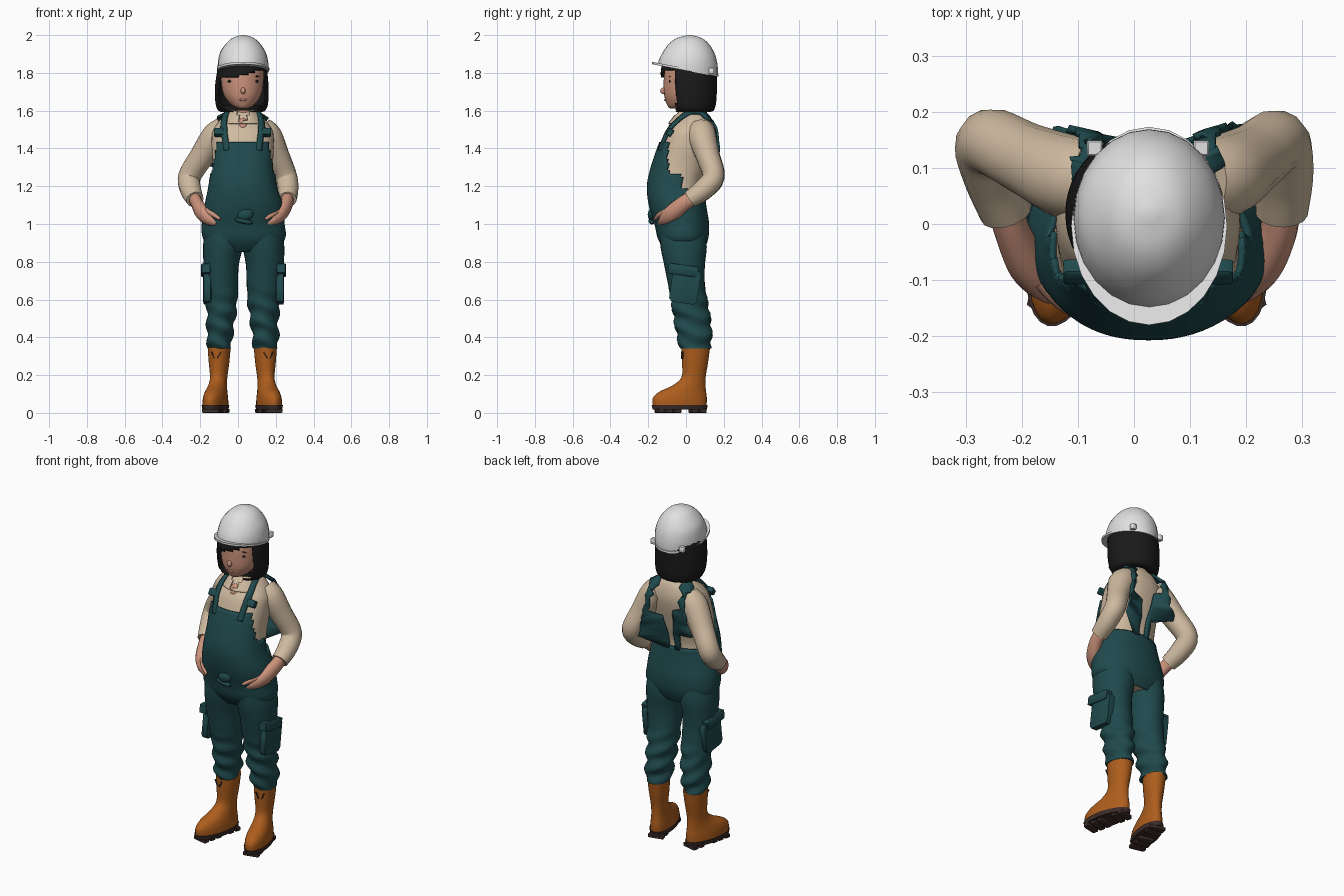
import bpy, bmesh
from math import sin, cos, pi, copysign, radians
from mathutils import Vector, Matrix
from mathutils.bvhtree import BVHTree

if "Cube" in bpy.data.objects:
    bpy.data.objects.remove(bpy.data.objects["Cube"])


def material(name, *rgb):
    m = bpy.data.materials.new(name)
    m.use_nodes = True
    m.diffuse_color = (*rgb, 1)
    m.node_tree.nodes["Principled BSDF"].inputs["Base Color"].default_value = (*rgb, 1)
    return m


TEAL = material("teal denim", .014, .068, .075)
SHIRT = material("cream cotton", .62, .49, .35)
SKIN = material("skin", .6, .29, .2)
HAIR = material("black hair", .01, .01, .01)
WHITE = material("white shell", .75, .75, .75)
BOOT = material("orange rubber", .42, .11, .012)
SOLE = material("dark brown sole", .045, .026, .022)


def finish(name, bm, mat, thick=0, angle=45):
    """Turn a bmesh into a shaded object."""
    bmesh.ops.recalc_face_normals(bm, faces=bm.faces)
    mesh = bpy.data.meshes.new(name)
    bm.to_mesh(mesh)
    bm.free()
    mesh.materials.append(mat)
    ob = bpy.data.objects.new(name, mesh)
    bpy.context.collection.objects.link(ob)
    bpy.ops.object.select_all(action="DESELECT")
    ob.select_set(True)
    bpy.context.view_layer.objects.active = ob
    bpy.ops.object.shade_smooth_by_angle(angle=radians(angle))
    if thick:
        mod = ob.modifiers.new("thickness", "SOLIDIFY")
        mod.thickness, mod.offset = thick, 1
    return ob


def spline(rows, sub):
    """Smooth interpolation through tuples of numbers."""
    out = []
    for i in range(len(rows) - 1):
        a, b, c, d = (rows[max(0, min(len(rows) - 1, i + k))] for k in (-1, 0, 1, 2))
        for s in range(sub):
            t = s / sub
            out.append([q + .5 * t * (r - p + t * (2*p - 5*q + 4*r - w + t * (3*(q - r) + w - p)))
                        for p, q, r, w in zip(a, b, c, d)])
    return out + [list(rows[-1])]


def skin_rings(bm, rings, cap=True):
    rings = [[bm.verts.new(p) for p in ring] for ring in rings]
    n = len(rings[0])
    for lo, hi in zip(rings, rings[1:]):
        for i in range(n):
            j = (i + 1) % n
            bm.faces.new((lo[i], lo[j], hi[j], hi[i]))
    if cap:
        bm.faces.new(rings[0][::-1])
        bm.faces.new(rings[-1])


def loft(name, rows, mat, seg=28, sub=4, power=1, keep=None, warp=None, thick=0, angle=45):
    """Rows are z, left x, right x, front y, back y."""
    def ring(z, xa, xb, ya, yb):
        pts = []
        for i in range(seg):
            c, s = cos(2 * pi * i / seg), sin(2 * pi * i / seg)
            c, s = (copysign(abs(k) ** power, k) for k in (c, s))
            p = Vector(((xa + xb + (xb - xa) * c) / 2, (ya + yb + (yb - ya) * s) / 2, z))
            pts.append(warp(p) if warp else p)
        return pts
    bm = bmesh.new()
    skin_rings(bm, [ring(*r) for r in spline(rows, sub)], cap=keep is None)
    if keep:
        bad = [f for f in bm.faces if not keep(f.calc_center_median())]
        bmesh.ops.delete(bm, geom=bad, context="FACES")
    return finish(name, bm, mat, thick, angle)


def tube(name, pts, mat, seg=14, sub=5, flat=1):
    """Points are x, y, z, radius."""
    path = spline(pts, sub)
    rings, u = [], Vector((1, 0, 0))
    for i, p in enumerate(path):
        t = (Vector(path[min(i + 1, len(path) - 1)][:3]) - Vector(path[max(i - 1, 0)][:3])).normalized()
        u = (u - t * u.dot(t)).normalized()
        v = t.cross(u)
        rings.append([Vector(p[:3]) + p[3] * (u * flat * cos(2 * pi * k / seg) + v * sin(2 * pi * k / seg))
                      for k in range(seg)])
    bm = bmesh.new()
    skin_rings(bm, rings)
    return finish(name, bm, mat)


def blob(name, loc, size, mat, box=False, rot=(0, "Z")):
    bm = bmesh.new()
    if box:
        bmesh.ops.create_cube(bm, size=2)
        bmesh.ops.bevel(bm, geom=bm.edges[:], offset=.2, segments=1, affect="EDGES")
    else:
        bmesh.ops.create_uvsphere(bm, u_segments=12, v_segments=8, radius=1)
    bm.transform(Matrix.Translation(loc) @ Matrix.Rotation(radians(rot[0]), 4, rot[1])
                 @ Matrix.Diagonal((*size, 1)))
    return finish(name, bm, mat)


def surface(*obs):
    bm = bmesh.new()
    for ob in obs:
        bm.from_mesh(ob.data)
    return BVHTree.FromBMesh(bm)


def front(tree, x, z):
    return tree.ray_cast(Vector((x, -1, z)), Vector((0, 1, 0)))[0] or Vector((x, -.1, z))


# Torso and the overalls shell that wraps it
trunk = [(.86, -.1, .15, -.09, .08), (.92, -.17, .235, -.135, .105), (1, -.18, .235, -.155, .11),
         (1.1, -.165, .225, -.185, .095), (1.2, -.145, .195, -.195, .085), (1.3, -.135, .185, -.175, .11),
         (1.43, -.14, .19, -.13, .14), (1.5, -.13, .18, -.1, .145), (1.56, -.085, .135, -.05, .13),
         (1.6, -.03, .085, -.01, .1)]
torso = loft("shirt_torso", trunk, SHIRT, seg=64, sub=6, power=.9)


def in_overalls(c):
    flare = max(0, 1.29 - c.z)
    half = .13 + .14 * (1.43 - c.z) + 7 * flare * flare
    return c.z < 1.19 or (c.z < 1.43 and c.y < -.02 and abs(c.x - .025) < half)


loft("overalls_bib", trunk, TEAL, seg=64, sub=6, power=.9, keep=in_overalls, thick=.012)

# Sleeves and hands resting at the pockets
right = [(-.07, .08, 1.5, .07), (-.12, .085, 1.46, .075), (-.19, .115, 1.36, .065), (-.257, .145, 1.25, .06),
         (-.25, .09, 1.18, .056), (-.228, .02, 1.13, .047)]
left = [(.12, .08, 1.5, .07), (.16, .085, 1.46, .075), (.21, .115, 1.36, .063), (.255, .145, 1.25, .058),
        (.265, .09, 1.18, .055), (.263, .02, 1.13, .047)]
sleeves = [tube("right_sleeve", right, SHIRT), tube("left_sleeve", left, SHIRT)]
tube("right_hand", [(-.235, .05, 1.145, .04), (-.218, -.01, 1.11, .04), (-.19, -.07, 1.06, .045),
                    (-.155, -.11, 1.025, .035), (-.115, -.13, 1, .014)], SKIN, flat=.8)
tube("left_hand", [(.263, .05, 1.145, .04), (.258, -.01, 1.11, .042), (.23, -.07, 1.06, .045),
                   (.195, -.11, 1.025, .035), (.15, -.135, 1, .014)], SKIN, flat=.8)
for side, x in (("right", -.165), ("left", .215)):
    d = 1 if x < 0 else -1
    tube(side + "_thumb", [(x, -.1, 1.07, .018), (x + d * .035, -.14, 1.05, .014),
                           (x + d * .07, -.165, 1.025, .007)], SKIN, seg=8, sub=3)

# Trouser legs with soft folds below the knee
def folds(p):
    k = .007 * max(0, min(1, (.68 - p.z) * 8))
    return p + Vector((k * sin(62 * p.z + 22 * p.y), k * sin(70 * p.z + 20 * p.x), 0))


loft("right_trouser", [(.97, -.175, .03, -.14, .1), (.88, -.185, .025, -.135, .11), (.78, -.182, .004, -.115, .1),
                       (.68, -.175, 0, -.095, .1), (.58, -.168, -.004, -.075, .115), (.48, -.165, -.018, -.06, .13),
                       (.4, -.165, -.03, -.045, .135), (.34, -.158, -.036, -.03, .128)],
     TEAL, sub=6, warp=folds)
loft("left_trouser", [(.97, .02, .235, -.14, .1), (.88, .025, .245, -.135, .11), (.78, .042, .242, -.115, .1),
                      (.68, .046, .232, -.095, .1), (.58, .052, .222, -.075, .115), (.48, .066, .213, -.06, .13),
                      (.4, .076, .215, -.045, .135), (.34, .082, .21, -.03, .128)],
     TEAL, sub=6, warp=folds)
for side, x, d in (("right", -.163, -1), ("left", .222, 1)):
    blob(side + "_cargo_pocket", (x, -.005, .67), (.022, .075, .09), TEAL, box=True, rot=(-8, "X"))
    blob(side + "_pocket_flap", (x + d * .006, -.015, .755), (.026, .08, .028), TEAL, box=True, rot=(-8, "X"))

# Boots: one profile, turned outward on each side
def place(x, yaw):
    m = Matrix.Translation((x, .05, 0)) @ Matrix.Rotation(radians(yaw), 4, "Z")
    return lambda p: m @ (p - Vector((0, .05, 0)))


for side, x, yaw in (("right", -.1, -13), ("left", .145, 13)):
    turn = place(x, yaw)
    loft(side + "_boot", [(.03, -.062, .062, -.18, .11), (.075, -.06, .06, -.182, .112), (.11, -.054, .054, -.15, .108),
                          (.145, -.047, .047, -.075, .105), (.19, -.045, .045, -.025, .105),
                          (.27, -.054, .054, -.022, .118), (.345, -.06, .06, -.025, .128)],
         BOOT, warp=turn)
    loft(side + "_sole", [(.018, -.062, .062, -.182, .112), (.042, -.067, .067, -.188, .117)],
         SOLE, sub=1, warp=turn, angle=30)
    for k in range(6):
        y = -.145 + k * .046
        if k != 3:
            blob(side + "_tread", turn(Vector((0, y, .011))), (.045, .018, .011), SOLE, box=True, rot=(yaw, "Z"))
    for k in (-1, 1):
        blob(side + "_boot_tab", turn(Vector((k * .016, -.022, .305))), (.003, .004, .02), SOLE,
             box=True, rot=(k * 25, "Y"))

# Shoulder straps laid on the body surface
body = surface(torso, *sleeves)
for side, d in (("right", -1), ("left", 1)):
    guide = [(.115, -.2, 1.41), (.12, -.13, 1.52), (.118, .02, 1.64), (.115, .14, 1.61), (.1, .22, 1.5),
             (.075, .24, 1.35), (.045, .2, 1.18)]
    bm, last = bmesh.new(), None
    for x, y, z in spline(guide, 7):
        pair = []
        for w in (-.024, 0, .024):
            p, n, *_ = body.find_nearest(Vector((.025 + d * (x + w), y, z)))
            pair.append(bm.verts.new(p + n * .004))
        if last:
            for i in (0, 1):
                bm.faces.new((last[i], last[i + 1], pair[i + 1], pair[i]))
        last = pair
    finish(side + "_strap", bm, TEAL, .012)
    p = front(body, .025 + d * .118, 1.485)
    blob(side + "_buckle", p - Vector((0, .012, 0)), (.033, .016, .02), TEAL, box=True, rot=(-35, "X"))
p = front(body, .04, 1.05)
blob("fly_fold", p - Vector((0, .01, 0)), (.045, .022, .032), TEAL, rot=(-15, "Y"))
blob("fly_crease", p + Vector((-.01, -.01, -.035)), (.05, .018, .014), TEAL, rot=(12, "Y"))

# Neck, open collar and throat
loft("neck", [(1.53, -.03, .085, -.03, .1), (1.6, -.025, .08, -.02, .09), (1.68, -.025, .08, -.02, .09)], SKIN, seg=16)
loft("collar", [(1.53, -.085, .14, -.09, .125), (1.565, -.06, .115, -.065, .115), (1.6, -.035, .09, -.035, .1)],
     SHIRT, keep=lambda c: c.y > 0 or abs(c.x - .026) > .5 * (c.z - 1.52), thick=.006)
p = front(body, .026, 1.535)
blob("throat", p, (.024, .01, .032), SKIN, rot=(-35, "X"))

# Head and face
head = loft("head", [(1.612, .0, .05, -.085, -.03), (1.63, -.035, .085, -.1, .04), (1.68, -.075, .122, -.115, .1),
                     (1.75, -.09, .135, -.118, .13), (1.82, -.09, .135, -.112, .13), (1.87, -.05, .1, -.08, .1)], SKIN)
face = surface(head)
blob("nose", front(face, .027, 1.705), (.013, .02, .018), SKIN)
blob("lips", front(face, .027, 1.657), (.02, .007, .006), SKIN)
for side, x in (("right", -.043), ("left", .097)):
    blob(side + "_eye", front(face, x, 1.755), (.013, .004, .007), HAIR)
    blob(side + "_eyebrow", front(face, x, 1.782), (.02, .004, .003), HAIR)

# Bobbed hair with a slanted fringe
loft("hair", [(1.598, -.07, .11, -.06, .11), (1.602, -.1, .14, -.08, .142), (1.64, -.115, .155, -.11, .155),
              (1.72, -.118, .158, -.125, .16), (1.8, -.108, .152, -.13, .16), (1.86, -.095, .145, -.12, .15)],
     HAIR, seg=48, sub=6, thick=.004,
     keep=lambda c: c.y > -.05 or c.z > 1.785 + .3 * max(-.05, min(.1, c.x - .02)))
loft("hair_underside", [(1.6, -.09, .13, -.03, .135), (1.63, -.1, .14, -.03, .145)], HAIR, sub=1)

# Hard hat, tipped down toward the back
def tip(p):
    return p - Vector((0, 0, .19 * p.y * max(0, min(1, (2 - p.z) * 6))))


loft("helmet_dome", [(1.815, -.108, .162, -.15, .168), (1.86, -.106, .16, -.138, .168), (1.91, -.095, .147, -.115, .155),
                     (1.955, -.064, .118, -.085, .125), (1.985, -.03, .084, -.045, .085), (2, .015, .04, .01, .03)],
     WHITE, seg=24, warp=tip)
loft("helmet_brim", [(1.812, -.112, .166, -.18, .173), (1.824, -.112, .166, -.18, .173)], WHITE, seg=24, sub=1, warp=tip)
for side, x in (("right", -.07), ("left", .12)):
    blob(side + "_helmet_clip", (x, .135, 1.81), (.014, .014, .016), WHITE, box=True)
